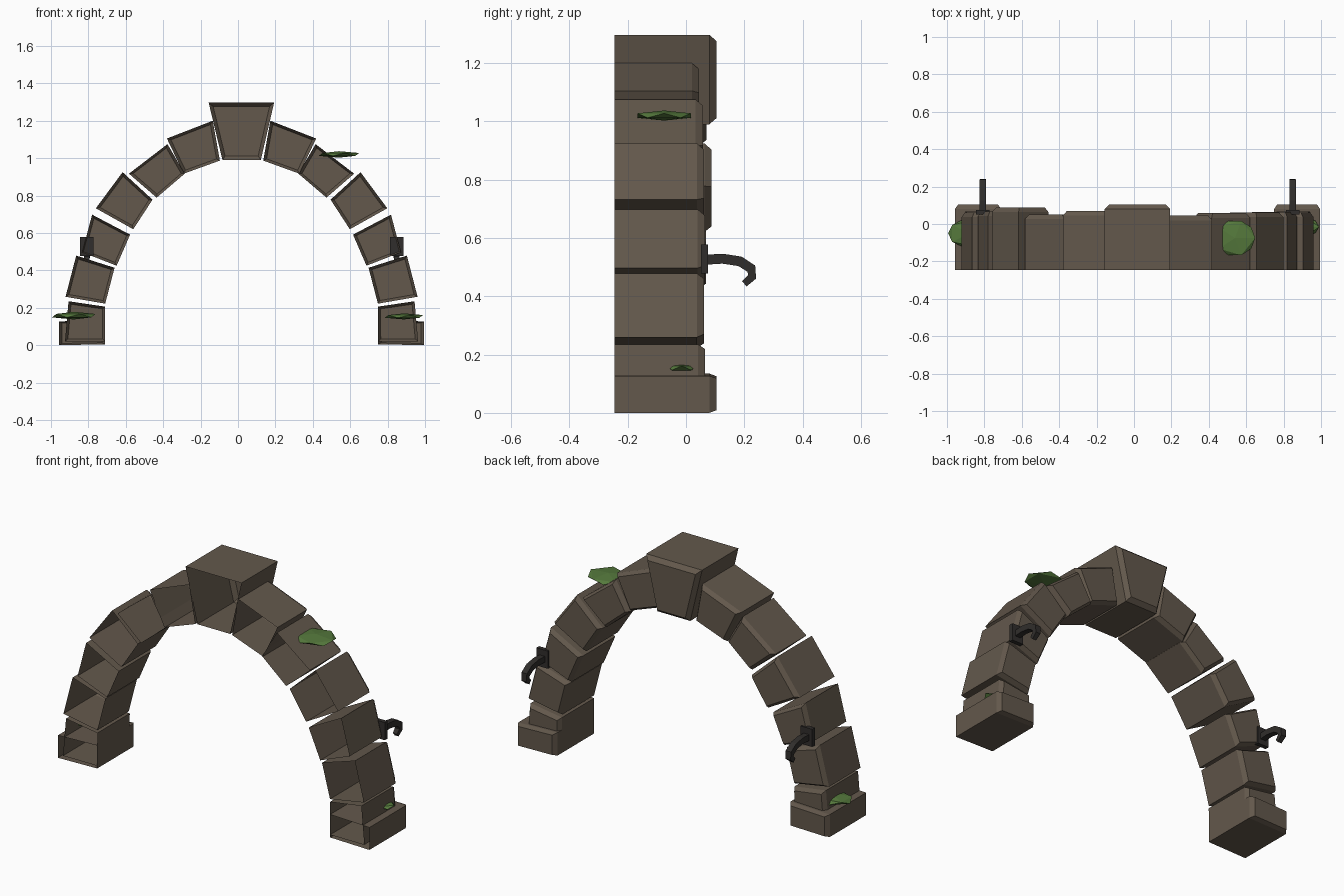
import bpy, bmesh, math
from mathutils import Vector

if "Cube" in bpy.data.objects:
    bpy.data.objects.remove(bpy.data.objects["Cube"])

FRONT = -0.245      # open front plane of every stone
MIRROR = 0.038      # left x + right x of matching points


def material(name, rgb):
    m = bpy.data.materials.new(name)
    m.diffuse_color = (*rgb, 1)
    m.use_nodes = True
    m.node_tree.nodes["Principled BSDF"].inputs["Base Color"].default_value = m.diffuse_color
    return m


STONE = material("stone", (0.125, 0.098, 0.072))
IRON = material("iron", (0.03, 0.027, 0.025))
MOSS = material("moss", (0.09, 0.19, 0.045))


def finish(bm, name, mat):
    bmesh.ops.recalc_face_normals(bm, faces=bm.faces)
    me = bpy.data.meshes.new(name)
    bm.to_mesh(me)
    bm.free()
    me.materials.append(mat)
    ob = bpy.data.objects.new(name, me)
    bpy.context.collection.objects.link(ob)
    return ob


def loft(name, rings, mat, cap_start):
    """Skin a series of four-point rings; the last is always capped."""
    bm = bmesh.new()
    vs = [[bm.verts.new(p) for p in r] for r in rings]
    for a, b in zip(vs, vs[1:]):
        for i in range(4):
            j = (i + 1) % 4
            bm.faces.new((a[i], a[j], b[j], b[i]))
    bm.faces.new(vs[-1])
    if cap_start:
        bm.faces.new(vs[0][::-1])
    return finish(bm, name, mat)


def stone(name, quad, back, inset=0.018):
    """Hollow stone: open at the front, chamfered round the back."""
    pts = [Vector(p) for p in quad]
    c = sum(pts, Vector((0, 0))) / 4
    small = [p - Vector((math.copysign(inset, (p - c).x),
                         math.copysign(inset, (p - c).y))) for p in pts]
    if abs(quad[0][0] - quad[2][0]) < 0.4:      # tilted stones shrink evenly
        small = [c + (p - c) * 0.86 for p in pts]
    rings = [[(p.x, y, p.y) for p in r] for r, y in
             ((pts, FRONT), (pts, back - 0.025), (small, back))]
    loft(name, rings, STONE, False)


# Arch stones of the left half, from the keystone down: corners, left and right depth
ARCH = [
    ([(-.38, 1.105), (-.135, 1.2), (-.097, .987), (-.29, .917)], .07, .045),
    ([(-.583, .917), (-.377, 1.075), (-.285, .917), (-.435, .789)], .052, .058),
    ([(-.76, .732), (-.617, .925), (-.457, .778), (-.56, .62)], .088, .062),
    ([(-.833, .497), (-.78, .698), (-.577, .591), (-.649, .425)], .068, .065),
    ([(-.922, .259), (-.865, .479), (-.66, .414), (-.71, .222)], .062, .062),
    ([(-.925, .02), (-.906, .235), (-.71, .206), (-.711, .02)], .066, .066),
    ([(-.957, 0), (-.957, .127), (-.711, .135), (-.711, .005)], .105, .105),
]
for n, (quad, left, right) in enumerate(ARCH):
    part = "base_stone" if n == 6 else f"arch_stone_{n + 1}"
    stone(part + "_left", quad, left)
    stone(part + "_right", [(MIRROR - x, z) for x, z in quad], right)

# Keystone
stone("keystone", [(-.157, 1.297), (.193, 1.297), (.122, .99), (-.083, .99)], .105)

# Iron hooks on the back: wall plate and curved bar
PATH = [(.06, .525, .017), (.125, .529, .017), (.185, .52, .017),
        (.224, .495, .017), (.227, .467, .015), (.2, .443, .012)]


def hook(side, x):
    plate = [[(x + sx, y, .528 + sz) for sx, sz in
              ((-.036, -.05), (.036, -.05), (.036, .05), (-.036, .05))]
             for y in (.052, .076)]
    loft("hook_plate_" + side, plate, IRON, True)
    rings = []
    for i, (y, z, r) in enumerate(PATH):
        a, b = PATH[max(i - 1, 0)], PATH[min(i + 1, len(PATH) - 1)]
        t = Vector((b[0] - a[0], b[1] - a[1])).normalized()
        ny, nz = -t.y * r, t.x * r
        rings.append([(x - r, y - ny, z - nz), (x + r, y - ny, z - nz),
                      (x + r, y + ny, z + nz), (x - r, y + ny, z + nz)])
    loft("hook_bar_" + side, rings, IRON, True)


hook("left", -.808)
hook("right", .848)

# Flattened low-poly moss clumps
for name, loc, size in (("moss_top", (.54, -.075, 1.02), (.112, .1, .016)),
                        ("moss_left", (-.878, -.05, .158), (.12, .08, .019)),
                        ("moss_right", (.887, -.015, .154), (.106, .057, .015))):
    bm = bmesh.new()
    bmesh.ops.create_icosphere(bm, subdivisions=1, radius=1.08)
    for v in bm.verts:
        v.co = Vector(loc) + Vector([v.co[k] * size[k] for k in range(3)])
    finish(bm, name, MOSS)
